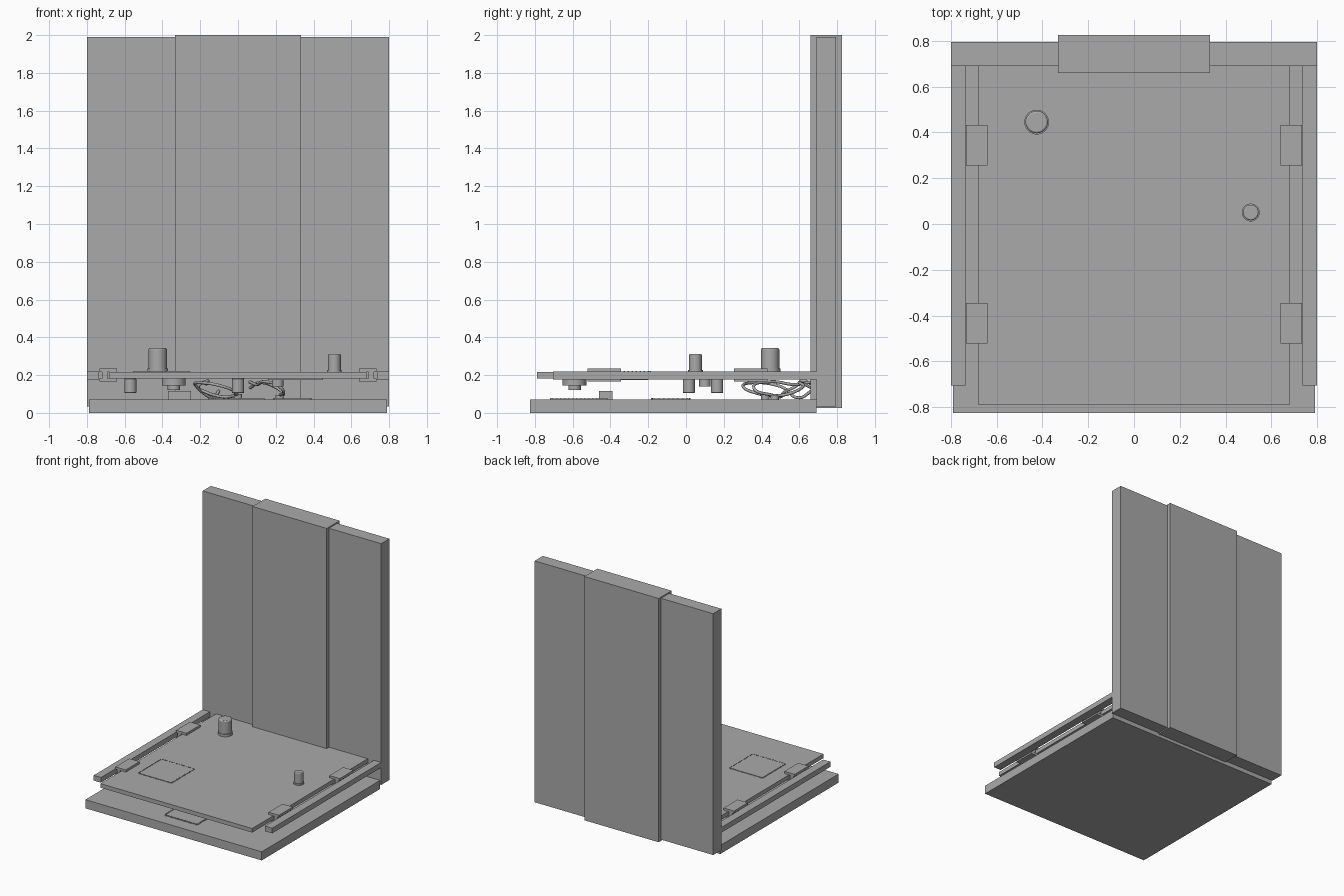
import bpy
import math

cube = bpy.data.objects.get("Cube")
if cube:
    bpy.data.objects.remove(cube, do_unlink=True)

grey = bpy.data.materials.new("plain_grey")
grey.use_nodes = True
COLOUR = (0.4, 0.4, 0.4, 1)
grey.diffuse_color = COLOUR
grey.node_tree.nodes["Principled BSDF"].inputs["Base Color"].default_value = COLOUR


def box(name, x, y, z):
    """Box given by its (low, high) range on each axis."""
    bpy.ops.mesh.primitive_cube_add(size=1, location=[sum(r) / 2 for r in (x, y, z)])
    ob = bpy.context.object
    ob.name = name
    ob.scale = [r[1] - r[0] for r in (x, y, z)]
    bpy.ops.object.transform_apply(location=False, rotation=False, scale=True)
    ob.data.materials.append(grey)
    return ob


def cylinder(name, x, y, z, radius, bevel=0):
    bpy.ops.mesh.primitive_cylinder_add(vertices=32, radius=radius, depth=z[1] - z[0],
                                        location=(x, y, sum(z) / 2))
    ob = bpy.context.object
    ob.name = name
    ob.data.materials.append(grey)
    if bevel:
        mod = ob.modifiers.new("rounded_rim", "BEVEL")
        mod.width = bevel
        mod.segments = 2
    bpy.ops.object.shade_smooth_by_angle(angle=math.radians(30))
    return ob


def wire(name, points):
    curve = bpy.data.curves.new(name, "CURVE")
    curve.dimensions = "3D"
    curve.bevel_depth = 0.008
    curve.bevel_resolution = 2
    curve.use_fill_caps = True
    spline = curve.splines.new("BEZIER")
    spline.bezier_points.add(len(points) - 1)
    for bp, co in zip(spline.bezier_points, points):
        bp.co = co
        bp.handle_left_type = bp.handle_right_type = "AUTO"
    ob = bpy.data.objects.new(name, curve)
    bpy.context.collection.objects.link(ob)
    curve.materials.append(grey)


def chip(name, x, y, z, pins=12):
    """Thin square chip with a row of tiny pins along each edge."""
    box(name, x, y, z)
    pin = 0.004
    for i in range(pins):
        t = (i + 0.5) / pins
        px = x[0] + t * (x[1] - x[0])
        py = y[0] + t * (y[1] - y[0])
        spots = [(px, y[0]), (px, y[1]), (x[0], py), (x[1], py)]
        for cx, cy in spots:
            box(name + "_pin", (cx - pin, cx + pin), (cy - pin, cy + pin),
                (z[0], z[1] + 0.002))


# Base slab, upright back and its thicker centre column
box("base_slab", (-0.79, 0.79), (-0.825, 0.69), (0, 0.07))
box("back_panel", (-0.8, 0.8), (0.69, 0.795), (0.035, 1.99))
box("back_centre_column", (-0.333, 0.333), (0.66, 0.825), (0.025, 2.0))

# Raised tray between two side rails, held by clips
box("tray", (-0.68, 0.68), (-0.79, 0.69), (0.183, 0.216))
for side, s in (("left", 1), ("right", -1)):
    def span(a, b):
        return tuple(sorted((s * a, s * b)))
    box(side + "_rail", span(0.735, 0.8), (-0.705, 0.69), (0.176, 0.218))
    for end, y in (("front", (-0.522, -0.345)), ("back", (0.255, 0.432))):
        name = f"{side}_{end}_clip"
        box(name + "_wall", span(0.69, 0.72), y, (0.183, 0.218))
        box(name + "_top", span(0.64, 0.733), y, (0.217, 0.235))
        box(name + "_bottom", span(0.64, 0.733), y, (0.165, 0.182))

# Control knobs with their collars
cylinder("large_knob", -0.425, 0.445, (0.216, 0.343), 0.049, 0.008)
cylinder("large_knob_collar", -0.425, 0.445, (0.216, 0.235), 0.054)
cylinder("small_knob", 0.51, 0.05, (0.216, 0.312), 0.034, 0.006)
cylinder("small_knob_collar", 0.51, 0.05, (0.216, 0.228), 0.039)

# Chips on the tray and base
chip("tray_chip", (-0.553, -0.257), (-0.485, -0.19), (0.21, 0.219), 14)
chip("base_large_chip", (-0.155, 0.135), (-0.715, -0.42), (0.07, 0.076), 14)
chip("base_small_chip", (0.19, 0.385), (-0.18, 0.02), (0.07, 0.076), 8)
box("tray_underside_plate", (0.16, 0.45), (-0.485, -0.2), (0.174, 0.183))

# Components hanging below the tray and standing on the base
cylinder("hanging_capacitor_a", -0.57, 0.165, (0.105, 0.183), 0.032, 0.004)
cylinder("hanging_capacitor_b", 0, 0.015, (0.105, 0.183), 0.032, 0.004)
cylinder("hanging_button", 0.21, 0.1, (0.14, 0.183), 0.03)
cylinder("buzzer", -0.34, -0.59, (0.145, 0.183), 0.063)
cylinder("buzzer_tip", -0.34, -0.59, (0.12, 0.145), 0.033)
box("base_connector", (-0.37, -0.25), (-0.46, -0.39), (0.07, 0.115))
cylinder("wire_post_a", 0, 0.42, (0.07, 0.1), 0.022)
cylinder("wire_post_b", 0.22, 0.47, (0.07, 0.095), 0.022)

# Loose wires running to the back
wire("wire_a", [(0, 0.42, 0.095), (-0.08, 0.5, 0.085), (-0.17, 0.52, 0.11),
                (-0.21, 0.58, 0.14), (-0.16, 0.62, 0.17), (-0.17, 0.67, 0.15)])
wire("wire_b", [(0.22, 0.47, 0.09), (0.24, 0.54, 0.1), (0.19, 0.62, 0.14),
                (0.12, 0.6, 0.16), (0.06, 0.67, 0.13)])
wire("wire_c", [(0, 0.42, 0.09), (-0.05, 0.31, 0.13), (-0.2, 0.36, 0.16),
                (-0.22, 0.5, 0.14), (-0.13, 0.6, 0.08), (-0.1, 0.67, 0.12)])
wire("wire_d", [(0.22, 0.47, 0.09), (0.23, 0.36, 0.13), (0.14, 0.45, 0.165),
                (0.1, 0.58, 0.15), (0.06, 0.67, 0.165)])
